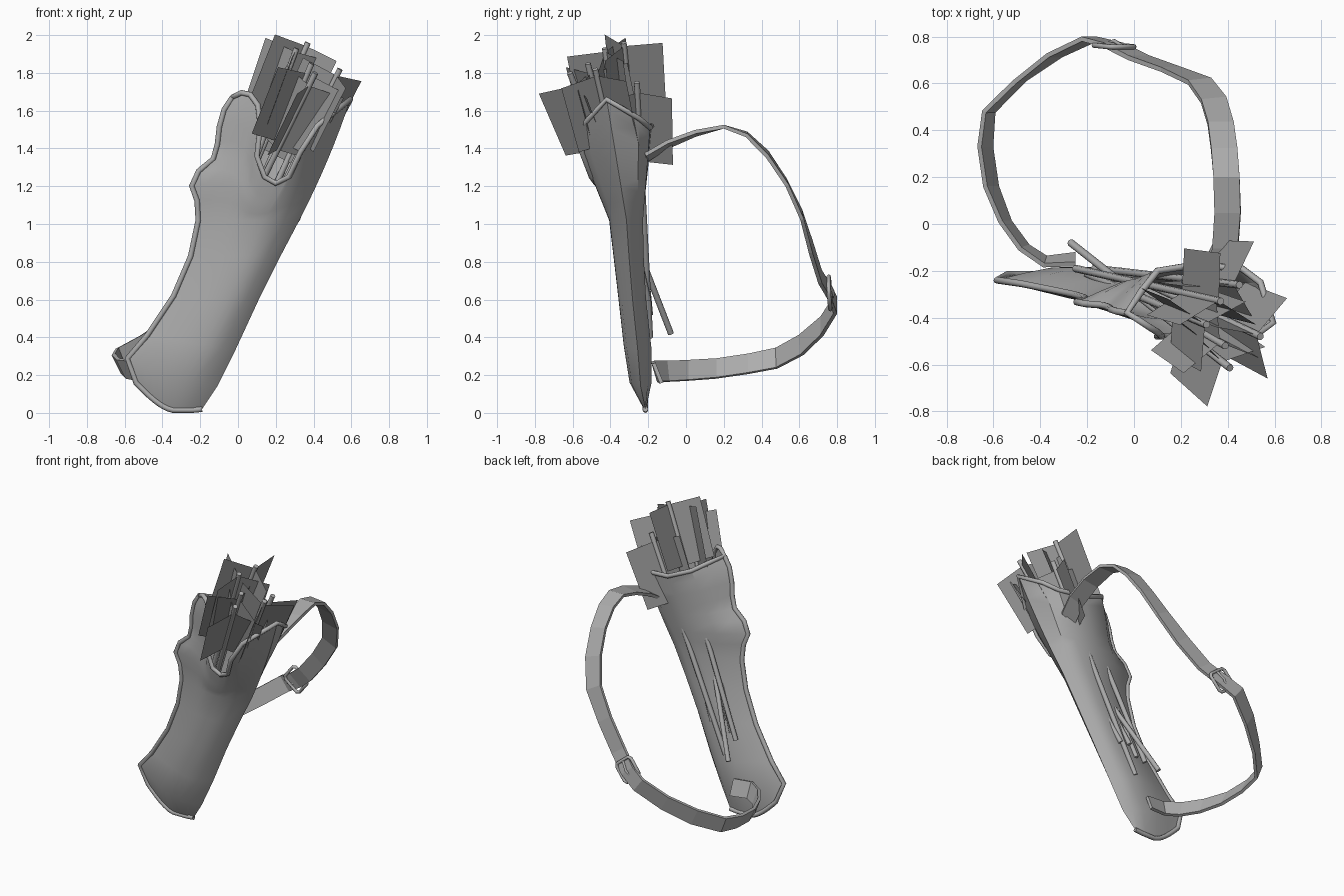
import bpy, bmesh, math
from mathutils import Vector as V

if "Cube" in bpy.data.objects:
    bpy.data.objects.remove(bpy.data.objects["Cube"])


def grey(name, value):
    m = bpy.data.materials.new(name)
    m.diffuse_color = (value, value, value, 1)
    m.use_nodes = True
    m.node_tree.nodes["Principled BSDF"].inputs["Base Color"].default_value = m.diffuse_color
    return m


LEATHER, FEATHER = grey("leather", .42), grey("feather", .30)


def mesh_obj(name, verts, faces, mat, smooth=None):
    me = bpy.data.meshes.new(name)
    me.from_pydata([tuple(v) for v in verts], [], faces)
    me.materials.append(mat)
    bm = bmesh.new()
    bm.from_mesh(me)
    bmesh.ops.remove_doubles(bm, verts=bm.verts, dist=0.0005)
    bmesh.ops.recalc_face_normals(bm, faces=bm.faces)
    bm.to_mesh(me)
    bm.free()
    ob = bpy.data.objects.new(name, me)
    bpy.context.collection.objects.link(ob)
    if smooth:
        bpy.ops.object.select_all(action='DESELECT')
        ob.select_set(True)
        bpy.context.view_layer.objects.active = ob
        bpy.ops.object.shade_smooth_by_angle(angle=math.radians(smooth))
    return ob


def tube(name, pts, radius, cyclic=False):
    cu = bpy.data.curves.new(name, 'CURVE')
    cu.dimensions = '3D'
    cu.bevel_depth = radius
    cu.bevel_resolution = 2
    cu.use_fill_caps = True
    cu.materials.append(LEATHER)
    sp = cu.splines.new('POLY')
    sp.points.add(len(pts) - 1)
    for p, q in zip(sp.points, pts):
        p.co = (*q, 1)
    sp.use_cyclic_u = cyclic
    ob = bpy.data.objects.new(name, cu)
    bpy.context.collection.objects.link(ob)
    return ob


# Quiver body: lens-shaped rows up to the waist, then stretched to a shaped rim
# row: left x, left z, right x, right z, centre y, half depth
rows = [(-.54, .16, -.19, .02, -.215, 0), (-.585, .29, -.11, .14, -.24, .06),
        (-.48, .41, -.015, .33, -.255, .075), (-.34, .62, .11, .60, -.283, .075),
        (-.25, .83, .225, .83, -.302, .082), (-.21, 1.02, .325, 1.02, -.315, .092)]
front_s = [0, .08, .18, .28, .36, .42, .48, .56, .64, .72, .85, 1]
back_s = [.9, .75, .5, .25, .1]
rim = [(-.03, -.38, 1.67), (.02, -.41, 1.695), (.065, -.44, 1.685), (.105, -.465, 1.63),
       (.118, -.48, 1.52), (.10, -.48, 1.36), (.14, -.48, 1.25), (.20, -.475, 1.215),
       (.27, -.50, 1.25), (.33, -.55, 1.38), (.42, -.55, 1.52), (.595, -.42, 1.66),
       (.54, -.25, 1.56), (.46, -.19, 1.51), (.26, -.175, 1.53), (.10, -.20, 1.60),
       (.03, -.29, 1.64)]
cols = [(s, -1) for s in front_s] + [(s, 1) for s in back_s]
N = len(cols)
grid = []
for i, (lx, lz, rx, rz, yc, d) in enumerate(rows):
    ring = []
    for s, side in cols:
        sag = .07 * math.sin(math.pi * s) * (1 if i == 0 else .4 if i == 1 else 0)
        depth = d * max(0, math.sin(math.pi * s ** 1.6)) ** .6
        ring.append(V((lx + (rx - lx) * s, yc + side * depth, lz + (rz - lz) * s - sag)))
    grid.append(ring)
base = grid[-1]
# (height fraction, sideways bulge of the left edge)
for t, bulge in ((.16, .035), (.28, .085), (.4, .07), (.5, .01), (.62, .01), (.76, .025),
                 (.9, .025), (1, 0)):
    ring = []
    for (s, side), b, r in zip(cols, base, rim):
        p = b.lerp(V(r), t)
        p.x -= bulge * (1 - s) ** 4
        p.x += .06 * t * (1 - t) * s ** 4
        ring.append(p)
    grid.append(ring)
faces = [(i * N + j, i * N + (j + 1) % N, (i + 1) * N + (j + 1) % N, (i + 1) * N + j)
         for i in range(len(grid) - 1) for j in range(N)]
mesh_obj("quiver_body", [p for r in grid for p in r], faces, LEATHER, 35)

# Piped seam along the bottom and left edge, and around the rim
seam = [grid[0][j] for j in range(len(front_s) - 1, -1, -1)] + [r[0] for r in grid[1:]]
for p in seam:
    p.z = max(p.z, .015)
tube("seam_piping", seam, .015)
tube("rim_piping", grid[-1], .015, True)

# Arrows: nock position, tip position, fletching angle, fletching setback
arrows = [((.37, -.33, 1.96), (-.25, -.19, .52), 88, .02),
          ((.31, -.43, 1.93), (-.20, -.215, .55), -95, .02),
          ((.39, -.52, 1.85), (-.14, -.21, .62), 215, .06),
          ((.41, -.615, 1.80), (-.27, -.08, .42), -110, .08),
          ((.54, -.48, 1.82), (-.06, -.20, .60), 45, .04),
          ((.45, -.26, 1.75), (-.17, -.19, .40), 62, .06)]
for k, (top, tip, ang, back) in enumerate(arrows, 1):
    top, tip = V(top), V(tip)
    axis = (top - tip).normalized()
    u = V((1, 0, 0))
    u = (u - axis * u.dot(axis)).normalized()
    v = axis.cross(u)
    tube(f"arrow_shaft_{k}", [tip, top], .016)
    verts, quads = [], []
    for n in range(3):
        a = math.radians(ang + 120 * n)
        out = u * math.cos(a) + v * math.sin(a)
        verts += [top + axis * (h - back) + out * r for h, r in
                  ((0, .01), (0, .205), (-.39, .19), (-.40, .01))]
        quads.append(tuple(range(4 * n, 4 * n + 4)))
    mesh_obj(f"arrow_fletching_{k}", verts, quads, FEATHER)

# Shoulder strap: centre point and width direction
strap = [((.36, -.215, 1.35), (.9, 0, .3)), ((.39, -.10, 1.42), (.95, 0, .25)),
         ((.40, .05, 1.48), (1, 0, .15)), ((.395, .20, 1.515), (1, 0, 0)),
         ((.385, .32, 1.475), (1, 0, -.1)), ((.37, .43, 1.37), (1, 0, -.2)),
         ((.34, .53, 1.22), (1, .1, -.3)), ((.28, .61, 1.05), (.9, .1, -.5)),
         ((.16, .66, .88), (.8, 0, -.6)), ((.02, .71, .72), (.8, 0, -.6)),
         ((-.09, .765, .63), (.8, 0, -.7)), ((-.19, .79, .57), (.6, 0, -.8)),
         ((-.34, .72, .46), (.5, 0, -.85)), ((-.49, .61, .36), (.4, .1, -.9)),
         ((-.62, .48, .29), (.35, 0, -.9)), ((-.635, .33, .26), (.45, 0, -.9)),
         ((-.61, .16, .235), (.45, 0, -.9)), ((-.55, .01, .225), (.35, 0, -.9)),
         ((-.47, -.10, .22), (.3, .1, -.95)), ((-.38, -.16, .22), (.1, .3, -1)),
         ((-.25, -.15, .21), (0, .4, -1))]
verts = []
for c, w in strap:
    w = V(w).normalized() * .056
    verts += [V(c) - w, V(c) + w]
faces = [(2 * i, 2 * i + 1, 2 * i + 3, 2 * i + 2) for i in range(len(strap) - 1)]
ob = mesh_obj("shoulder_strap", verts, faces, LEATHER)
mod = ob.modifiers.new("thickness", 'SOLIDIFY')
mod.thickness = .02
mod.offset = 0

# Buckle frame with prong
c, w = V((-.085, .76, .635)), V((.78, 0, -.62))
d = V((-.62, .06, -.78))
frame = [(-.07, -.05), (-.055, -.068), (.055, -.068), (.07, -.05),
         (.07, .05), (.055, .068), (-.055, .068), (-.07, .05)]
tube("buckle_frame", [c + w * a + d * b for a, b in frame], .011, True)
tube("buckle_prong", [c - d * .07, c + V((0, .022, 0)), c + d * .07], .008)
